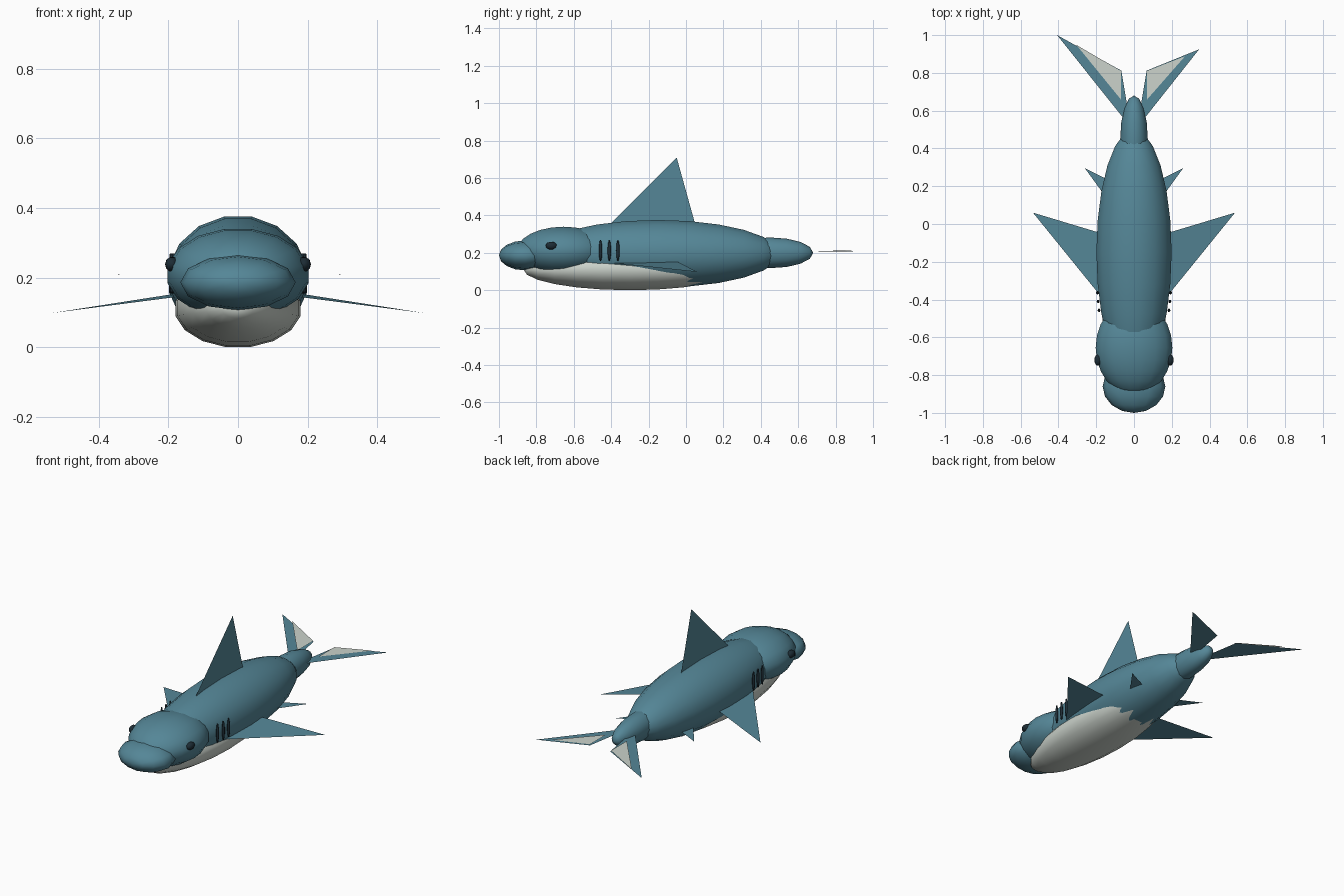
import bpy, bmesh, math
from mathutils import Matrix, Vector

if "Cube" in bpy.data.objects:
    bpy.data.objects.remove(bpy.data.objects["Cube"])


def material(name, rgb):
    m = bpy.data.materials.new(name)
    m.diffuse_color = (*rgb, 1)
    m.use_nodes = True
    m.node_tree.nodes["Principled BSDF"].inputs["Base Color"].default_value = m.diffuse_color
    return m


BLUE = material("slate_blue", (0.09, 0.24, 0.31))
PALE = material("pale_grey", (0.60, 0.65, 0.60))
DARK = material("dark", (0.012, 0.025, 0.035))


def add(name, bm, mat, smooth):
    me = bpy.data.meshes.new(name)
    bm.to_mesh(me)
    bm.free()
    for p in me.polygons:
        p.use_smooth = smooth
    me.materials.append(mat)
    ob = bpy.data.objects.new(name, me)
    bpy.context.collection.objects.link(ob)
    return ob


def ellipsoid(name, centre, radii, mat, seg=16, rings=10, offset=True):
    # sphere with its poles along y, scaled to the radii
    bm = bmesh.new()
    bmesh.ops.create_uvsphere(bm, u_segments=seg, v_segments=rings, radius=1)
    turn = Matrix.Rotation(math.pi / seg if offset else 0, 4, 'Z')
    m = (Matrix.Translation(centre) @ Matrix.Diagonal((*radii, 1))
         @ Matrix.Rotation(math.pi / 2, 4, 'X') @ turn)
    bm.transform(m)
    return add(name, bm, mat, True)


def fin(name, points, mat=BLUE, side=1):
    bm = bmesh.new()
    bm.faces.new([bm.verts.new(Vector((side * x, y, z))) for x, y, z in points])
    return add(name, bm, mat, False)


# body volumes
ellipsoid("body", (0, -0.15, 0.195), (0.203, 0.65, 0.184), BLUE, 16, 12)
ellipsoid("belly", (0, -0.30, 0.112), (0.184, 0.57, 0.114), PALE, 16, 12)
ellipsoid("head", (0, -0.655, 0.21), (0.207, 0.25, 0.132), BLUE, 16, 12)
ellipsoid("snout", (0, -0.86, 0.186), (0.166, 0.14, 0.08), BLUE, 12, 8, False)
ellipsoid("tail_stock", (0, 0.45, 0.2), (0.073, 0.23, 0.082), BLUE, 12, 8, False)

# dorsal fin
fin("dorsal_fin", [(0, -0.40, 0.36), (0, -0.05, 0.71), (0, 0.05, 0.35)])

for side, label in ((1, "right"), (-1, "left")):
    # eyes and gill slits
    ellipsoid(f"eye_{label}", (side * 0.19, -0.72, 0.238),
              (0.02, 0.03, 0.022), DARK, 10, 8)
    for i, (x, y) in enumerate(((0.185, -0.457), (0.19, -0.41), (0.193, -0.364))):
        ellipsoid(f"gill_{label}_{i + 1}", (side * x, y, 0.212),
                  (0.008, 0.009, 0.062), DARK, 8, 8)
    # pectoral and pelvic fins
    fin(f"pectoral_fin_{label}",
        [(0.17, -0.39, 0.145), (0.535, 0.06, 0.098), (0.17, -0.05, 0.155)],
        side=side)
    fin(f"pelvic_fin_{label}",
        [(0.14, 0.13, 0.12), (0.26, 0.295, 0.12), (0.13, 0.23, 0.12)],
        side=side)

# tail lobes (left one is longer) with pale inner panels
for side, label, tip, inner in ((1, "right", (0.345, 0.925), (0.27, 0.888)),
                                (-1, "left", (0.407, 1.0), (0.305, 0.948))):
    fin(f"tail_fin_{label}",
        [(0.04, 0.54, 0.207), (*tip, 0.21), (0.067, 0.812, 0.207), (0.035, 0.62, 0.207)],
        side=side)
    fin(f"tail_panel_{label}",
        [(0.07, 0.66, 0.212), (*inner, 0.215), (0.07, 0.81, 0.212)], PALE, side)
